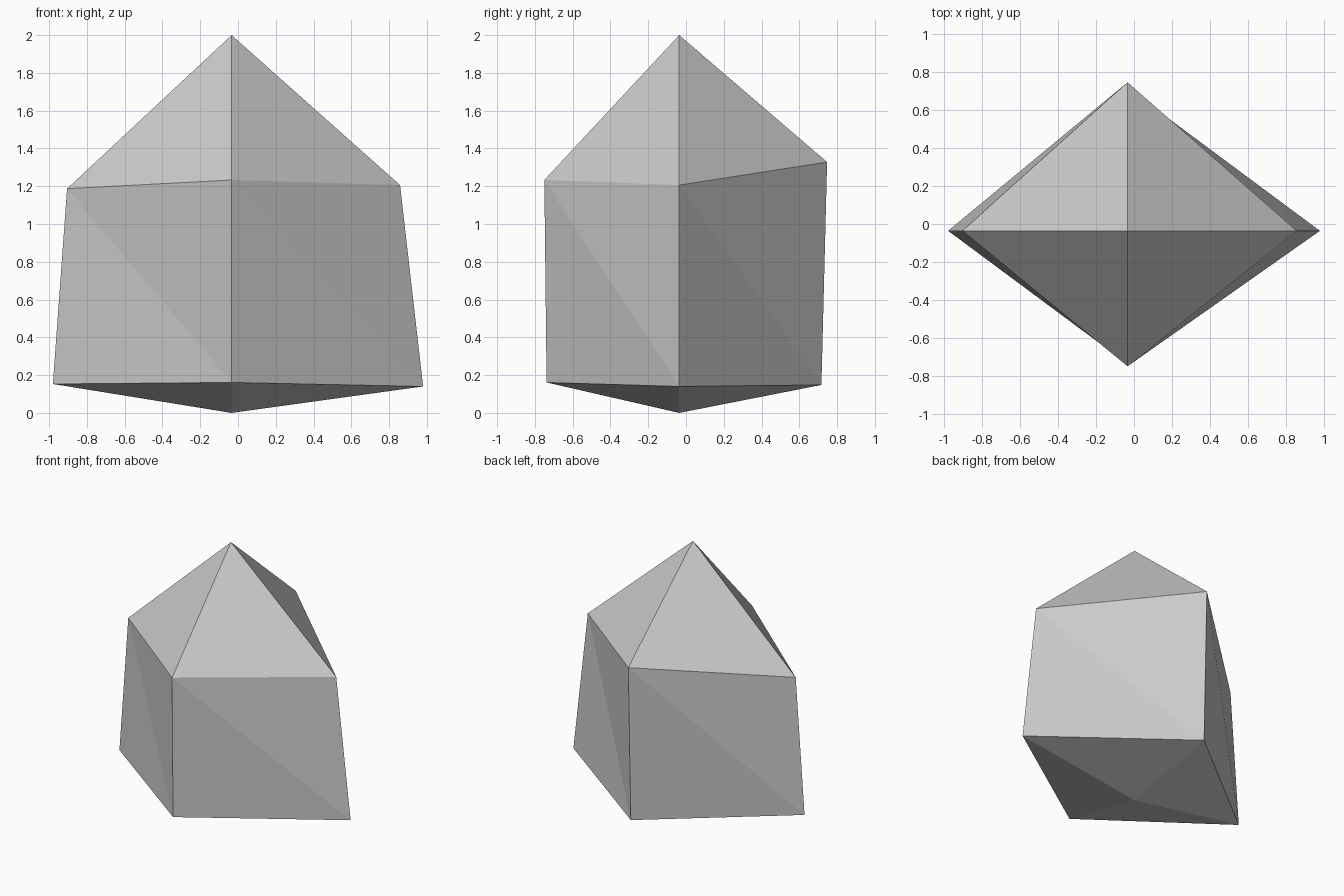
import bpy
import bmesh

if "Cube" in bpy.data.objects:
    bpy.data.objects.remove(bpy.data.objects["Cube"])

AX, AY = -0.034, -0.036  # crystal axis

# Each ring: (x or y reach, height) for left, front, right, back corners
UPPER = [(-0.905, 1.187), (-0.75, 1.233), (0.858, 1.206), (0.747, 1.328)]
LOWER = [(-0.98, 0.153), (-0.738, 0.161), (0.98, 0.14), (0.717, 0.148)]

bm = bmesh.new()


def ring(corners):
    return [bm.verts.new((r, AY, z) if i % 2 == 0 else (AX, r, z))
            for i, (r, z) in enumerate(corners)]


upper, lower = ring(UPPER), ring(LOWER)
tip = bm.verts.new((AX, AY, 2.0))
base = bm.verts.new((AX, AY, 0.0))

# Point, two-triangle side walls and shallow base, one sector at a time
for i in range(4):
    j = (i + 1) % 4
    bm.faces.new((upper[i], upper[j], tip))
    bm.faces.new((upper[i], lower[i], lower[j]))
    bm.faces.new((upper[i], lower[j], upper[j]))
    bm.faces.new((lower[j], lower[i], base))

bmesh.ops.recalc_face_normals(bm, faces=bm.faces[:])
mesh = bpy.data.meshes.new("crystal")
bm.to_mesh(mesh)
bm.free()
bpy.context.collection.objects.link(bpy.data.objects.new("crystal", mesh))
